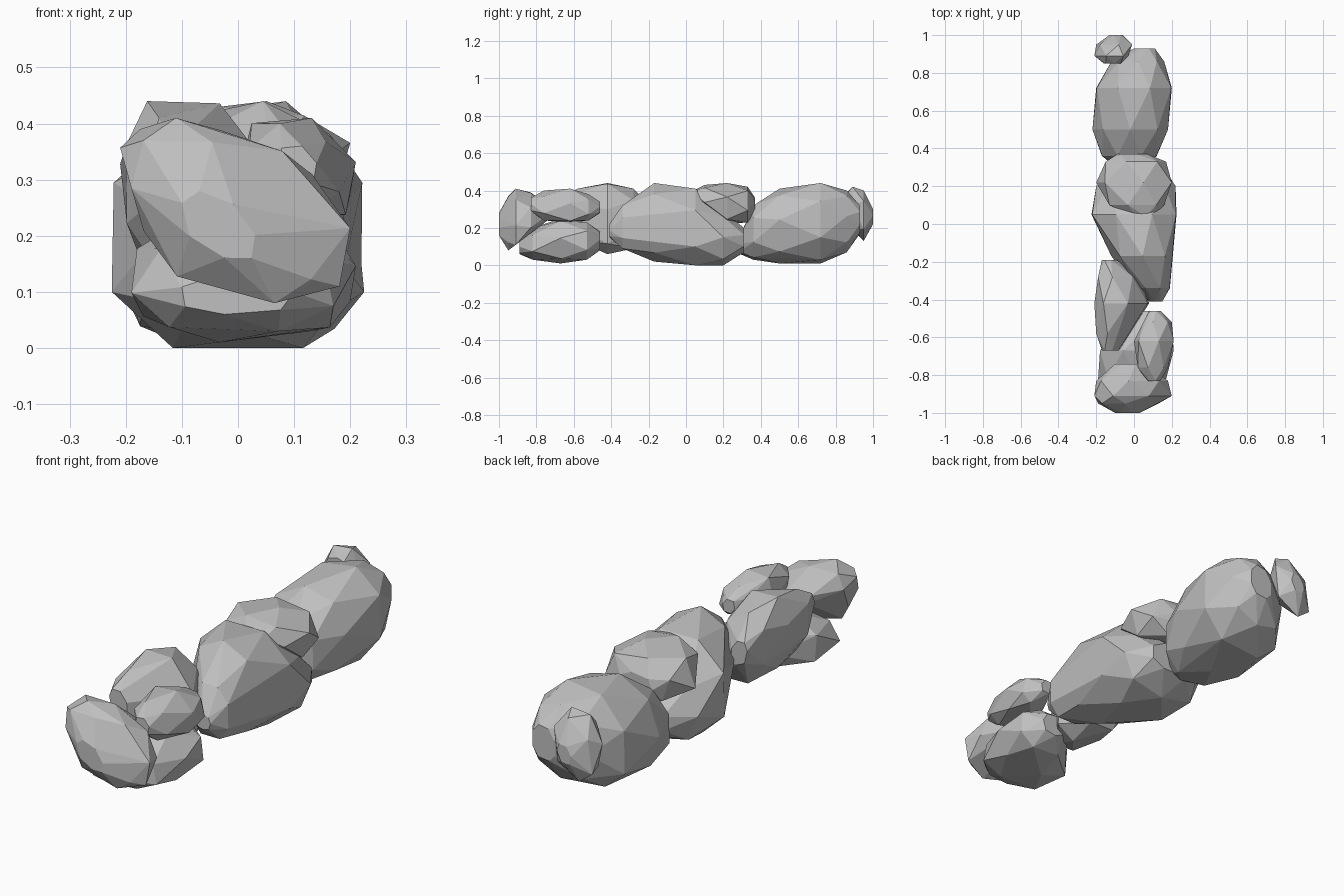
import bpy
import bmesh
import math

cube = bpy.data.objects.get("Cube")
if cube:
    bpy.data.objects.remove(cube, do_unlink=True)

# One plain stone colour
stone = bpy.data.materials.new("stone grey")
stone.use_nodes = True
grey = (0.53, 0.53, 0.53, 1)
stone.diffuse_color = grey
shader = next(n for n in stone.node_tree.nodes if n.type == 'BSDF_PRINCIPLED')
shader.inputs["Base Color"].default_value = grey
shader.inputs["Roughness"].default_value = 0.9


def fit(values, low, high):
    """Stretch a list of values so that it spans low to high."""
    a, b = min(values), max(values)
    return [low + (v - a) / (b - a) * (high - low) for v in values]


def swell(value, power):
    """Push a sine or cosine outwards to square off a circle."""
    return math.copysign(abs(value) ** power, value)


def ring(section, sides, phase, lean):
    """Leaning polygon, squarer below, filling one cross-section of a rock."""
    y, x_low, x_high, z_low, z_high = section
    xs, zs = [], []
    for i in range(sides):
        angle = math.tau * i / sides + phase
        power = 0.75 if math.sin(angle) < 0 else 0.95
        xs.append(swell(math.cos(angle), power))
        zs.append(swell(math.sin(angle + lean), power))
    return [(x, y, z) for x, z in zip(fit(xs, x_low, x_high), fit(zs, z_low, z_high))]


def rock(name, sections, lean=0.0, phase=0.3, sides=7):
    """Faceted boulder: hull round staggered rings, with near-flat faces merged."""
    bm = bmesh.new()
    for i, section in enumerate(sections):
        turn = phase + (i % 2) * math.pi / sides
        for point in ring(section, sides, turn, lean):
            bm.verts.new(point)
    hull = bmesh.ops.convex_hull(bm, input=bm.verts[:])
    spare = set(hull["geom_interior"] + hull["geom_unused"])
    bmesh.ops.delete(bm, geom=[v for v in spare if isinstance(v, bmesh.types.BMVert)],
                     context='VERTS')
    bmesh.ops.dissolve_limit(bm, angle_limit=math.radians(9),
                             verts=bm.verts[:], edges=bm.edges[:])
    bmesh.ops.recalc_face_normals(bm, faces=bm.faces[:])
    mesh = bpy.data.meshes.new(name)
    bm.to_mesh(mesh)
    bm.free()
    mesh.materials.append(stone)
    obj = bpy.data.objects.new(name, mesh)
    bpy.context.collection.objects.link(obj)
    return obj


# Each section: y, then the x range and z range of the rock there

# Front cluster
rock("front_rock", [
    (-1.0, -0.10, 0.03, 0.16, 0.28),
    (-0.95, -0.19, 0.13, 0.08, 0.37),
    (-0.91, -0.21, 0.20, 0.11, 0.41),
    (-0.83, -0.20, 0.18, 0.17, 0.39),
    (-0.74, -0.10, 0.06, 0.24, 0.32)], lean=-0.55)
rock("front_base_rock", [
    (-0.89, -0.10, 0.10, 0.06, 0.13),
    (-0.82, -0.19, 0.17, 0.03, 0.20),
    (-0.67, -0.18, 0.21, 0.01, 0.25),
    (-0.53, -0.06, 0.20, 0.03, 0.23),
    (-0.46, 0.02, 0.13, 0.08, 0.18)], phase=0.1)
rock("front_top_rock", [
    (-0.83, 0.07, 0.14, 0.29, 0.36),
    (-0.76, 0.02, 0.18, 0.24, 0.40),
    (-0.62, 0.00, 0.21, 0.23, 0.41),
    (-0.52, 0.05, 0.20, 0.24, 0.38),
    (-0.46, 0.08, 0.14, 0.28, 0.34)], lean=-0.2, sides=6)
rock("right_rock", [
    (-0.67, -0.17, -0.08, 0.24, 0.36),
    (-0.58, -0.20, -0.02, 0.13, 0.41),
    (-0.42, -0.21, 0.08, 0.06, 0.44),
    (-0.28, -0.19, 0.04, 0.09, 0.41),
    (-0.19, -0.17, -0.09, 0.21, 0.32)], lean=-0.3, phase=0.5)

# Middle pair
rock("middle_rock", [
    (-0.41, 0.08, 0.15, 0.15, 0.22),
    (-0.34, 0.01, 0.19, 0.09, 0.32),
    (-0.17, -0.12, 0.21, 0.02, 0.44),
    (0.05, -0.225, 0.225, 0.00, 0.41),
    (0.20, -0.20, 0.22, 0.00, 0.30),
    (0.31, -0.10, 0.15, 0.07, 0.20)], phase=0.0, sides=8)
rock("middle_top_rock", [
    (0.04, 0.00, 0.10, 0.35, 0.40),
    (0.10, -0.13, 0.16, 0.29, 0.43),
    (0.22, -0.20, 0.20, 0.22, 0.44),
    (0.33, -0.15, 0.17, 0.23, 0.42),
    (0.37, -0.09, 0.07, 0.28, 0.36)], sides=6)

# Rear pair
rock("rear_rock", [
    (0.29, -0.08, 0.04, 0.06, 0.16),
    (0.36, -0.17, 0.12, 0.03, 0.32),
    (0.50, -0.22, 0.18, 0.01, 0.41),
    (0.72, -0.20, 0.20, 0.01, 0.44),
    (0.86, -0.12, 0.16, 0.07, 0.40),
    (0.93, 0.00, 0.11, 0.17, 0.32)], lean=0.15, phase=0.0, sides=8)
rock("rear_tip_rock", [
    (0.85, -0.16, -0.07, 0.33, 0.38),
    (0.89, -0.21, -0.03, 0.19, 0.42),
    (0.95, -0.20, -0.01, 0.13, 0.40),
    (1.0, -0.13, -0.06, 0.22, 0.30)], lean=0.3, sides=6)
